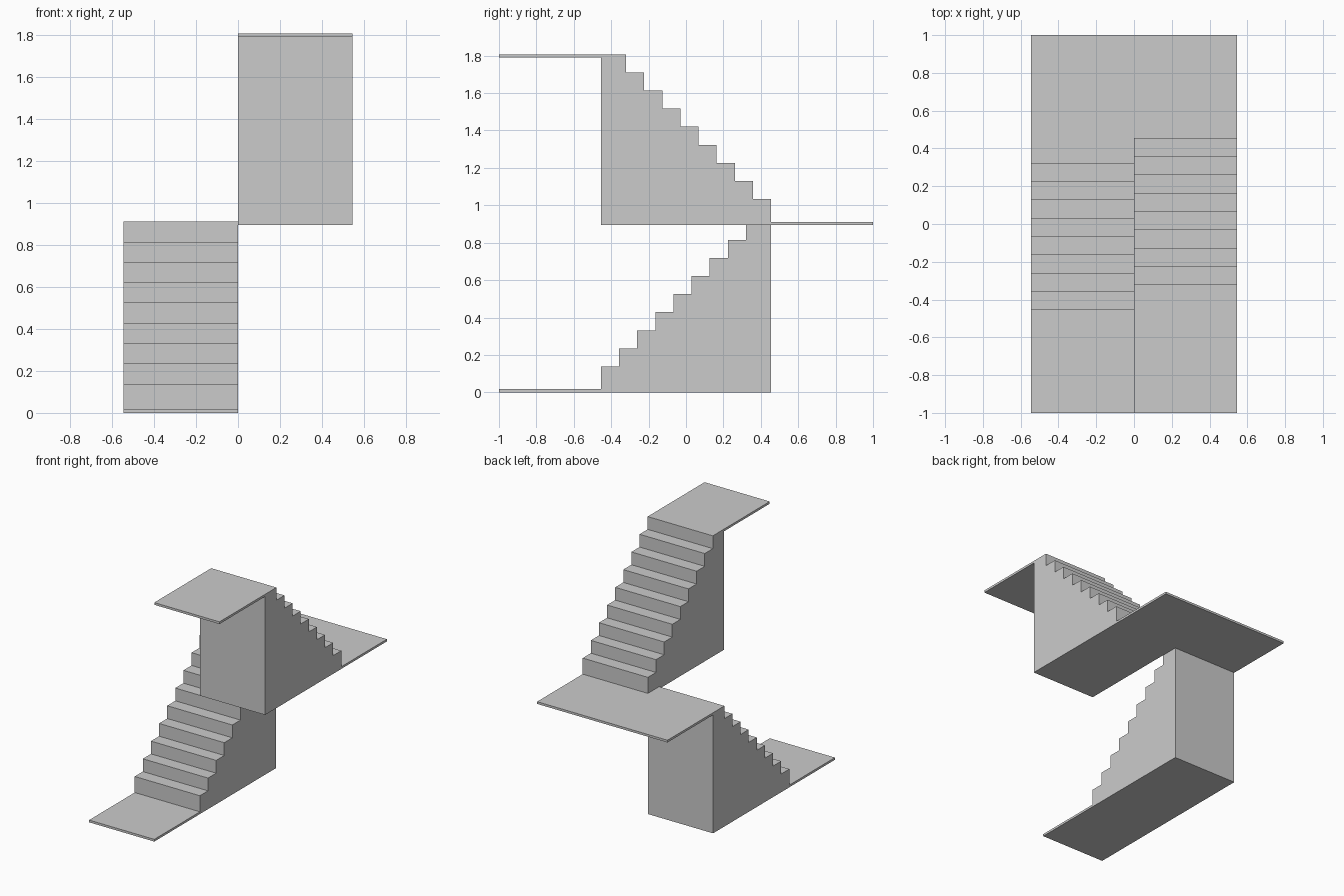
import bpy
import bmesh

cube = bpy.data.objects.get("Cube")
if cube:
    bpy.data.objects.remove(cube, do_unlink=True)

HALF_WIDTH = 0.545
FLIGHT_END = 0.455
STEPS = 9
TREAD = 0.0969
RISER = 0.0967
SLAB = 0.017
MID = 0.895      # underside of the middle landing
TOP = 1.79       # underside of the top landing

concrete = bpy.data.materials.new("grey concrete")
concrete.use_nodes = True
GREY = (0.6, 0.6, 0.6, 1)
concrete.diffuse_color = GREY
concrete.node_tree.nodes["Principled BSDF"].inputs["Base Color"].default_value = GREY


def extrude_profile(name, profile, x0, x1):
    """Solid made by sweeping a (y, z) outline from x0 to x1."""
    bm = bmesh.new()
    face = bm.faces.new([bm.verts.new((x0, y, z)) for y, z in profile])
    swept = bmesh.ops.extrude_face_region(bm, geom=[face])
    moved = [v for v in swept["geom"] if isinstance(v, bmesh.types.BMVert)]
    bmesh.ops.translate(bm, verts=moved, vec=(x1 - x0, 0, 0))
    bmesh.ops.recalc_face_normals(bm, faces=bm.faces)
    mesh = bpy.data.meshes.new(name)
    bm.to_mesh(mesh)
    bm.free()
    mesh.materials.append(concrete)
    obj = bpy.data.objects.new(name, mesh)
    bpy.context.collection.objects.link(obj)
    return obj


def flight(name, x0, x1, base, top, direction):
    """Solid stair block rising along +y or -y."""
    y, z = -FLIGHT_END, top - (STEPS - 1) * RISER
    outline = [(y, base)]
    for step in range(STEPS):
        front = y + step * TREAD
        back = front + TREAD if step < STEPS - 1 else FLIGHT_END
        height = z + step * RISER
        outline += [(front, height), (back, height)]
    outline.append((FLIGHT_END, base))
    extrude_profile(name, [(direction * a, b) for a, b in outline], x0, x1)


def landing(name, x0, x1, y0, y1, base):
    extrude_profile(name, [(y0, base), (y1, base), (y1, base + SLAB),
                           (y0, base + SLAB)], x0, x1)


# Stair flights, doubling back on each other
flight("lower_flight", -HALF_WIDTH, 0, 0, MID + SLAB, 1)
flight("upper_flight", 0, HALF_WIDTH, MID, TOP + SLAB, -1)

# Landings at the bottom, the turn and the top
landing("bottom_landing", -HALF_WIDTH, 0, -1, -FLIGHT_END, 0)
landing("middle_landing", -HALF_WIDTH, HALF_WIDTH, FLIGHT_END, 1, MID)
landing("top_landing", 0, HALF_WIDTH, -1, -FLIGHT_END, TOP)
